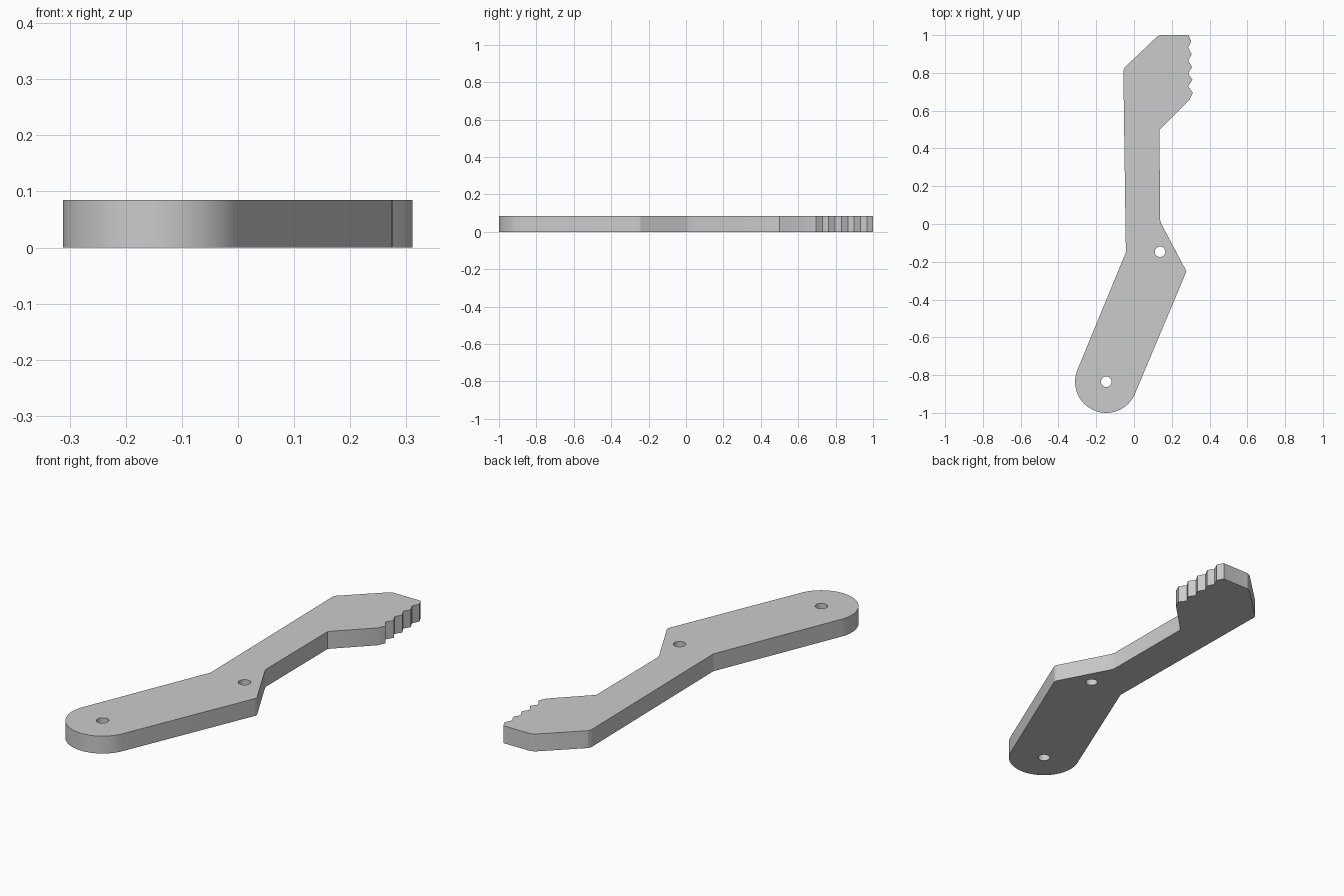
import bpy, bmesh, math
from mathutils import Vector

cube = bpy.data.objects.get("Cube")
if cube:
    bpy.data.objects.remove(cube, do_unlink=True)

THICK = 0.085
PIVOT = Vector((-0.147, -0.835))
RADIUS = 0.165

grey = bpy.data.materials.new("plain_grey")
grey.use_nodes = True
grey.diffuse_color = (0.6, 0.6, 0.6, 1)
grey.node_tree.nodes["Principled BSDF"].inputs["Base Color"].default_value = (0.6, 0.6, 0.6, 1)


def arc(center, radius, start, end, steps):
    return [Vector((center[0] + radius * math.cos(a), center[1] + radius * math.sin(a)))
            for a in (math.radians(start + (end - start) * i / steps) for i in range(steps + 1))]


def prism(name, points, z0, z1):
    bm = bmesh.new()
    base = bm.faces.new([bm.verts.new((p[0], p[1], z0)) for p in points])
    top = bmesh.ops.extrude_face_region(bm, geom=[base])["geom"]
    bmesh.ops.translate(bm, vec=(0, 0, z1 - z0),
                        verts=[v for v in top if isinstance(v, bmesh.types.BMVert)])
    bmesh.ops.recalc_face_normals(bm, faces=bm.faces)
    mesh = bpy.data.meshes.new(name)
    bm.to_mesh(mesh)
    bm.free()
    mesh.materials.append(grey)
    obj = bpy.data.objects.new(name, mesh)
    bpy.context.collection.objects.link(obj)
    return obj


# Outline: round handle end, elbow, neck
outline = arc(PIVOT, RADIUS, 157, 337, 40)
outline += arc((0.249, -0.252), 0.026, -23, 28, 6)
outline += [(0.145, 0.0), (0.138, 0.02), (0.135, 0.5), (0.293, 0.657)]

# Serrated jaw edge: five tips with valleys between them
for i in range(5):
    y = 0.695 + i * 0.068
    outline.append((0.311 - 0.002 * i, y))
    outline.append((0.287, y + 0.034))

# Head and the straight back
outline += [(0.28, 1.0), (0.14, 1.0), (0.12, 0.99), (-0.05, 0.828), (-0.057, 0.81),
            (-0.056, 0.78), (-0.043, -0.15)]

lever = prism("lever_plate", outline, 0, THICK)

# Pivot holes
for i, center in enumerate((PIVOT, (0.138, -0.147))):
    cutter = prism("hole_cutter_%d" % i, arc(center, 0.028, 0, 345, 23), -0.05, THICK + 0.05)
    cutter.hide_render = True
    mod = lever.modifiers.new("hole", 'BOOLEAN')
    mod.operation = 'DIFFERENCE'
    mod.solver = 'EXACT'
    mod.object = cutter
    bpy.ops.object.select_all(action='DESELECT')
    lever.select_set(True)
    bpy.context.view_layer.objects.active = lever
    bpy.ops.object.modifier_apply(modifier=mod.name)
    bpy.data.objects.remove(cutter, do_unlink=True)

bpy.ops.object.shade_smooth_by_angle(angle=math.radians(20))
